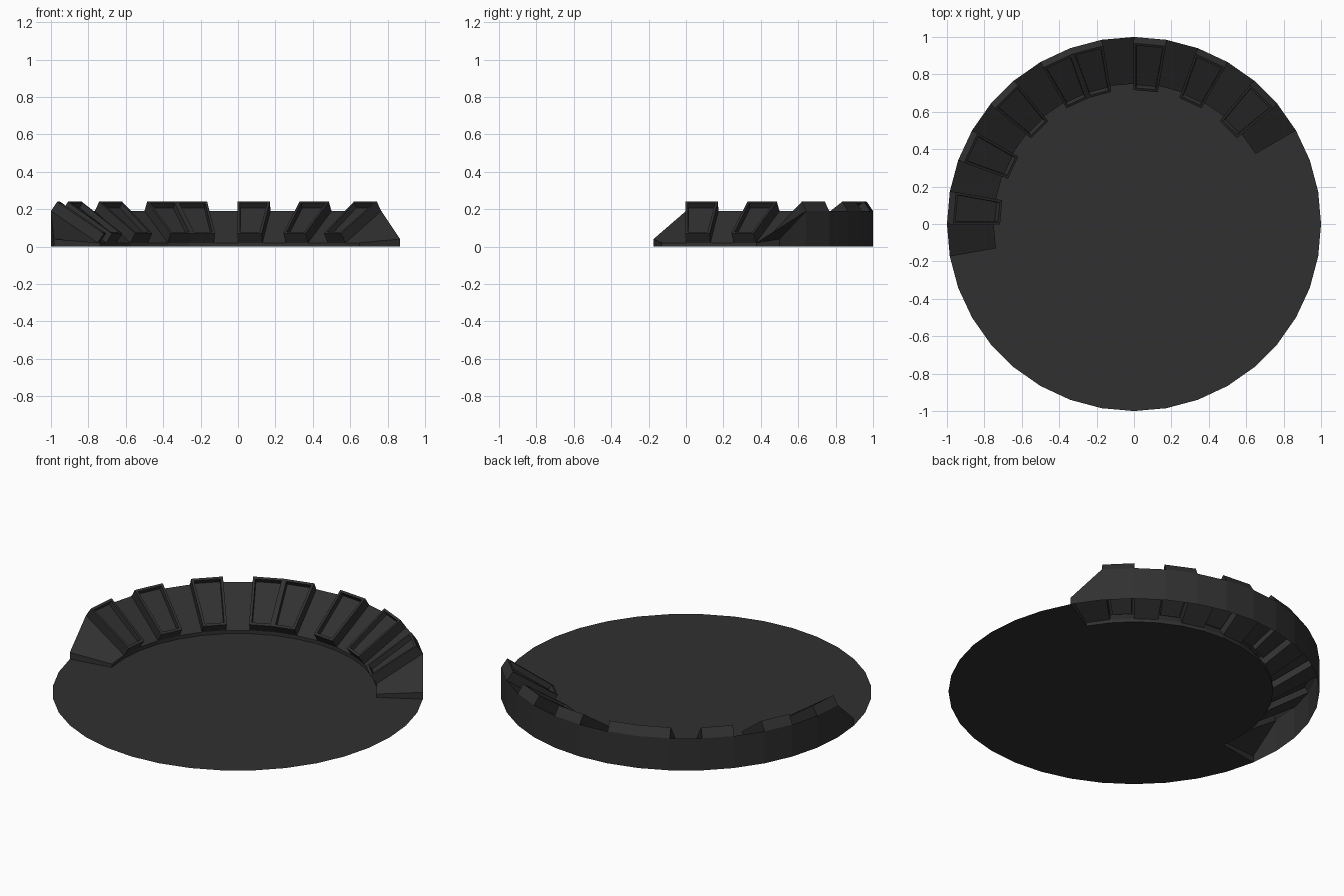
import bpy, bmesh, math
from mathutils import Vector

if "Cube" in bpy.data.objects:
    bpy.data.objects.remove(bpy.data.objects["Cube"])

R_IN, R_OUT = 0.75, 1.0
Z_IN, Z_OUT, Z_END = 0.02, 0.19, 0.04
STEP, START, END = 10, 30, 190
RAISE, BORDER, RECESS = 0.06, 0.02, 0.03
# Console groups as (start, end) angles; the wide one holds two consoles
CONSOLES = [(40, 50), (60, 70), (80, 90), (100, 120), (130, 140), (150, 160), (170, 180)]

grey = bpy.data.materials.new("dark grey")
grey.diffuse_color = (0.030, 0.030, 0.030, 1)
grey.use_nodes = True
grey.node_tree.nodes["Principled BSDF"].inputs["Base Color"].default_value = grey.diffuse_color


def polar(angle, r, z):
    a = math.radians(angle)
    return Vector((r * math.cos(a), r * math.sin(a), z))


def finish(bm, name):
    mesh = bpy.data.meshes.new(name)
    bm.normal_update()
    bm.to_mesh(mesh)
    bm.free()
    mesh.materials.append(grey)
    obj = bpy.data.objects.new(name, mesh)
    bpy.context.collection.objects.link(obj)
    return obj


# Floor: flat disc, cut back to the inner radius under the console ring
bm = bmesh.new()
outline = [polar(a, R_OUT, 0) for a in range(END, START + 361, STEP)]
outline += [polar(a, R_IN, 0) for a in range(START, END + 1, STEP)]
bm.faces.new([bm.verts.new(p) for p in outline])
finish(bm, "floor_disc")

# Ring: sloped desk with outer wall, low inner step and closed ends
bm = bmesh.new()
rows = {}
for a in range(START, END + 1, STEP):
    top = Z_END if a in (START, END) else Z_OUT
    section = [(R_IN, 0), (R_IN, Z_IN), (R_OUT, top), (R_OUT, 0)]
    rows[a] = [bm.verts.new(polar(a, r, z)) for r, z in section]
slopes = {}
for a in range(START, END, STEP):
    p, q = rows[a], rows[a + STEP]
    for i in range(3):
        face = bm.faces.new((p[i], p[i + 1], q[i + 1], q[i]))
        if i == 1:
            slopes[a] = face
bm.faces.new(rows[START][::-1])
bm.faces.new(rows[END])
bm.normal_update()

# Consoles: raise slope faces along their normals
raised = []
for a0, a1 in CONSOLES:
    spans = list(range(a0, a1, STEP))
    normals = {a: slopes[a].normal.copy() for a in spans}
    lifted = {}
    for a in range(a0, a1 + 1, STEP):
        near = [normals[s] for s in (a - STEP, a) if s in normals]
        n = sum(near, Vector()).normalized() * RAISE
        lifted[a] = [bm.verts.new(rows[a][i].co + n) for i in (1, 2)]
    for a in spans:
        bm.faces.remove(slopes[a])
        b = a + STEP
        (pi, po), (qi, qo) = lifted[a], lifted[b]
        raised.append(bm.faces.new((pi, po, qo, qi)))
        bm.faces.new((rows[a][1], pi, qi, rows[b][1]))
        bm.faces.new((rows[a][2], rows[b][2], qo, po))
    bm.faces.new((rows[a0][1], rows[a0][2], lifted[a0][1], lifted[a0][0]))
    bm.faces.new((rows[a1][2], rows[a1][1], lifted[a1][0], lifted[a1][1]))
bm.normal_update()

# Recessed screens inside each console frame
bmesh.ops.inset_individual(bm, faces=raised, thickness=BORDER, depth=0)
bm.normal_update()
bmesh.ops.inset_individual(bm, faces=raised, thickness=0, depth=-RECESS)
finish(bm, "console_ring")
